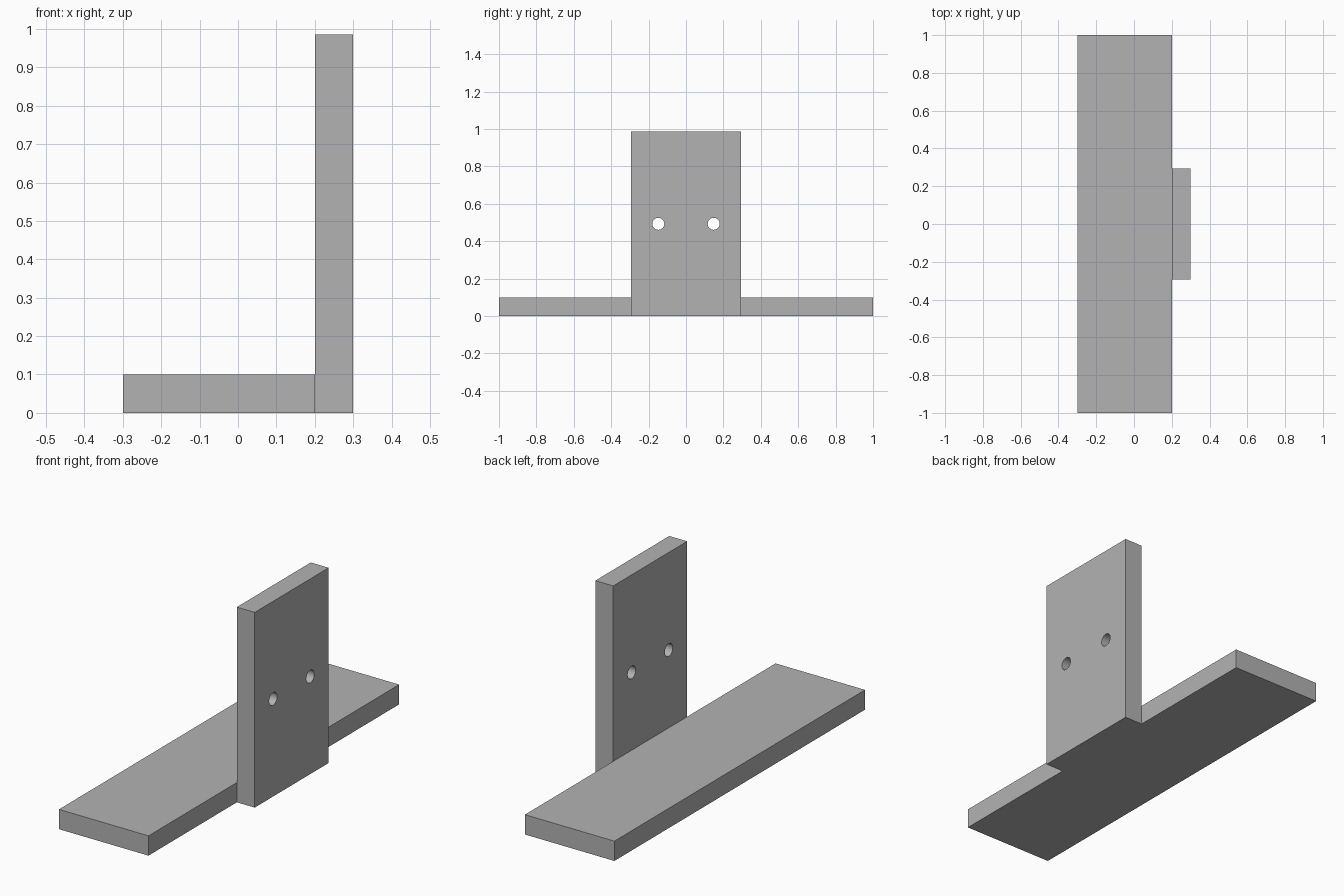
import bpy
import math

if "Cube" in bpy.data.objects:
    bpy.data.objects.remove(bpy.data.objects["Cube"], do_unlink=True)

grey = bpy.data.materials.new("light grey")
grey.use_nodes = True
colour = (0.45, 0.45, 0.45, 1)
grey.diffuse_color = colour
grey.node_tree.nodes["Principled BSDF"].inputs["Base Color"].default_value = colour


def block(name, low, high):
    """Add a box spanning two opposite corners."""
    centre = [(a + b) / 2 for a, b in zip(low, high)]
    bpy.ops.mesh.primitive_cube_add(size=1, location=centre)
    obj = bpy.context.object
    obj.name = name
    obj.scale = [b - a for a, b in zip(low, high)]
    bpy.ops.object.transform_apply(location=False, rotation=False, scale=True)
    obj.data.materials.append(grey)
    return obj


# Flat shelf board and the upright plate fixed to its side
block("shelf_board", (-0.3, -1, 0), (0.2, 1, 0.1))
plate = block("mounting_plate", (0.2, -0.295, 0), (0.3, 0.295, 0.986))

# Two screw holes through the plate
for side, label in ((-1, "front"), (1, "back")):
    bpy.ops.mesh.primitive_cylinder_add(
        vertices=32, radius=0.032, depth=0.3,
        location=(0.25, side * 0.148, 0.493), rotation=(0, math.pi / 2, 0))
    cutter = bpy.context.object
    cutter.name = label + "_hole_cutter"
    cutter.data.materials.append(grey)
    cutter.hide_render = True
    cutter.hide_set(True)
    cut = plate.modifiers.new(label + " hole", "BOOLEAN")
    cut.operation = "DIFFERENCE"
    cut.solver = "EXACT"
    cut.object = cutter

# Apply the cuts, drop the cutters and smooth the hole walls
bpy.ops.object.select_all(action="DESELECT")
plate.select_set(True)
bpy.context.view_layer.objects.active = plate
for modifier in list(plate.modifiers):
    cutter = modifier.object
    bpy.ops.object.modifier_apply(modifier=modifier.name)
    bpy.data.objects.remove(cutter, do_unlink=True)
bpy.ops.object.shade_smooth_by_angle(angle=math.radians(30))
